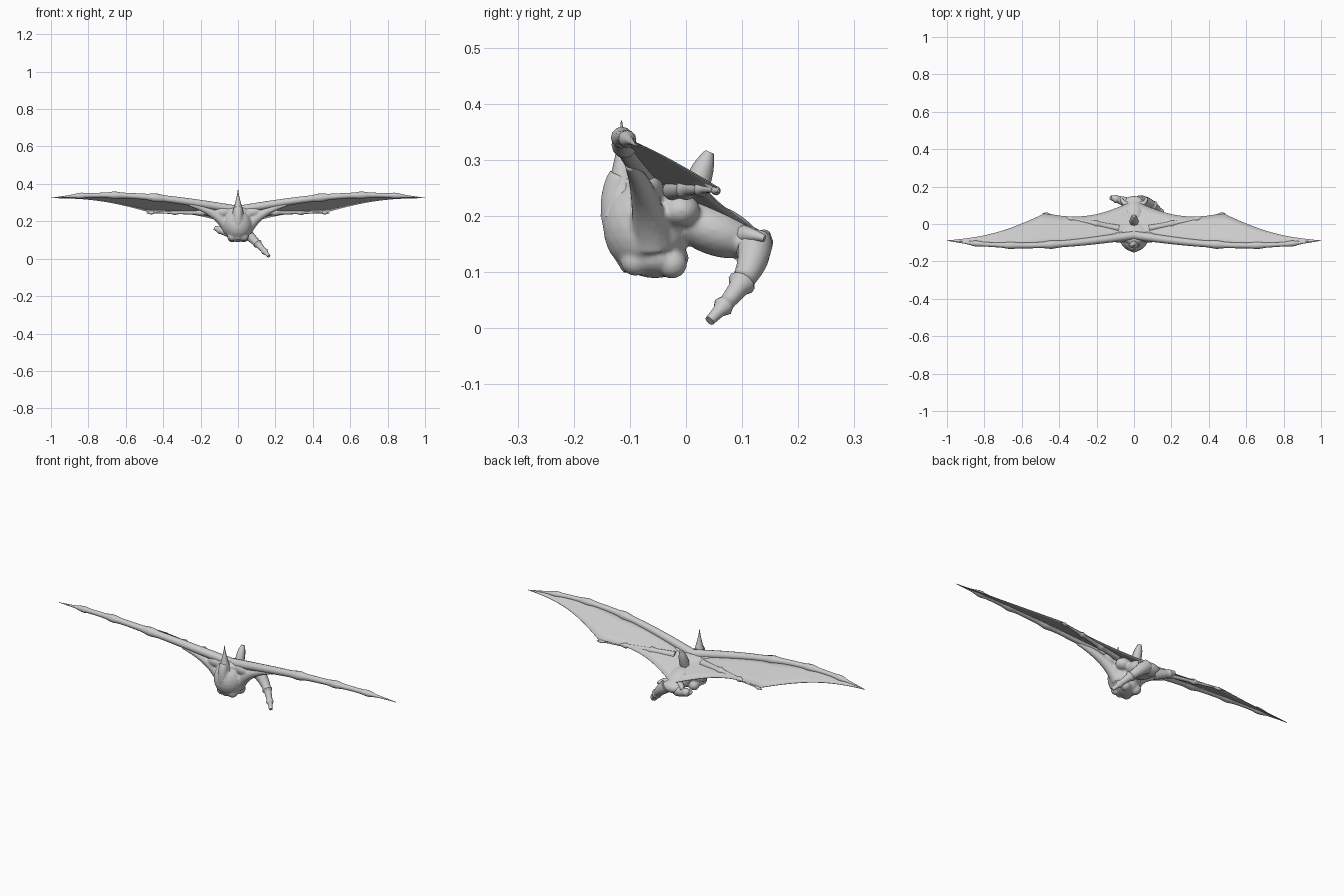
import bpy, bmesh
from math import sin, cos, pi, tau, exp, radians
from mathutils import Vector, Matrix

cube = bpy.data.objects.get("Cube")
if cube:
    bpy.data.objects.remove(cube)

grey = bpy.data.materials.new("stone grey")
grey.use_nodes = True
stone = (0.6, 0.6, 0.6, 1)
grey.diffuse_color = stone
bsdf = next(node for node in grey.node_tree.nodes if node.type == 'BSDF_PRINCIPLED')
bsdf.inputs["Base Color"].default_value = stone

SIDES = {"left": 1, "right": -1}


def finish(bm, name):
    """Turn the bmesh into a smooth-shaded object."""
    bmesh.ops.recalc_face_normals(bm, faces=bm.faces)
    mesh = bpy.data.meshes.new(name)
    bm.to_mesh(mesh)
    bm.free()
    mesh.materials.append(grey)
    part = bpy.data.objects.new(name, mesh)
    bpy.context.collection.objects.link(part)
    bpy.ops.object.select_all(action='DESELECT')
    part.select_set(True)
    bpy.context.view_layer.objects.active = part
    bpy.ops.object.shade_smooth_by_angle(angle=radians(50))
    return part


def bridge(bm, first, second, closed):
    """Join two rows of vertices with quads."""
    count = len(first)
    for k in range(count if closed else count - 1):
        j = (k + 1) % count
        bm.faces.new((first[k], first[j], second[j], second[k]))


def tube(bm, path, radius, steps=12, sides=12):
    """Capped tube along path(t) with a thickness of radius(t)."""
    rings = []
    for i in range(steps + 1):
        t = i / steps
        centre = path(t)
        along = (path(t + 0.01) - path(t - 0.01)).normalized()
        across = along.orthogonal() if abs(along.z) > 0.9 else along.cross(Vector((0, 0, 1)))
        across.normalize()
        up = along.cross(across)
        rings.append([bm.verts.new(centre + radius(t) * (across * cos(a) + up * sin(a)))
                      for a in (tau * k / sides for k in range(sides))])
    for first, second in zip(rings, rings[1:]):
        bridge(bm, first, second, True)
    bm.faces.new(rings[0])
    bm.faces.new(rings[-1])


def bend(start, middle, end):
    """Curve that leaves start towards middle and arrives at end."""
    a, b, c = Vector(start), Vector(middle), Vector(end)
    return lambda t: a.lerp(b, t).lerp(b.lerp(c, t), t)


def taper(thick, thin, joints=(), swell=0, width=0.03):
    """Radius that shrinks evenly and swells around each joint."""
    return lambda t: (thick + (thin - thick) * t
                      + sum(swell * exp(-((t - j) / width) ** 2) for j in joints))


def blob(bm, centre, size, tilt=0):
    matrix = (Matrix.Translation(centre) @ Matrix.Rotation(tilt, 4, 'X')
              @ Matrix.Diagonal(Vector(size).to_4d()))
    bmesh.ops.create_icosphere(bm, subdivisions=3, radius=1, matrix=matrix)


# Wing shape, as rules of the distance x from the middle
CLAW = 0.48
SLOPE = 0.47


def arm_point(x):
    return Vector((x, -0.06 - 0.055 * sin(2.6 * x), 0.26 + 0.08 * sin(2.2 * x)))


def wing_point(x, y):
    arm = arm_point(x)
    return Vector((x, y, arm.z - SLOPE * (y - arm.y)))


def trailing_y(x):
    """Two scallops that meet at the finger claw."""
    tip_y = arm_point(1).y
    if x < CLAW:
        t = x / CLAW
        return 0.125 + (0.055 - 0.125) * t - 0.045 * sin(pi * t)
    t = (x - CLAW) / (1 - CLAW)
    return 0.055 + (tip_y - 0.055) * t - 0.03 * sin(pi * t)


# Torso: muscle masses fused into one skin
bm = bmesh.new()
blob(bm, (0, -0.07, 0.18), (0.078, 0.078, 0.085))
blob(bm, (0, -0.055, 0.125), (0.06, 0.06, 0.036))
blob(bm, (0, 0.05, 0.175), (0.06, 0.085, 0.045), -0.35)
blob(bm, (0, 0.11, 0.15), (0.06, 0.04, 0.03))
blob(bm, (0, -0.05, 0.24), (0.08, 0.06, 0.03), -0.4)
tube(bm, bend((0, -0.09, 0.11), (0, -0.15, 0.2), (0, -0.115, 0.27)), taper(0.025, 0.025))
for s in SIDES.values():
    for y, z in ((-0.105, 0.19), (-0.09, 0.12), (-0.025, 0.115)):
        blob(bm, (s * 0.03, y, z), Vector((1, 1, 1)) * 0.027)
    blob(bm, (s * 0.08, -0.07, 0.25), (0.05, 0.03, 0.03))
    blob(bm, (s * 0.055, -0.01, 0.21), (0.04, 0.035, 0.03))
    # flank muscle running out under the wing arm
    tube(bm, bend((s * 0.04, -0.06, 0.15), (s * 0.1, -0.07, 0.25), (s * 0.26, -0.1, 0.29)),
         taper(0.038, 0.01))
torso = finish(bm, "torso")
fuse = torso.modifiers.new("fuse", 'REMESH')
fuse.mode = 'VOXEL'
fuse.voxel_size = 0.005
fuse.use_smooth_shade = True
soften = torso.modifiers.new("soften", 'SMOOTH')
soften.iterations = 3

# Neck spike, narrow and pointed
bm = bmesh.new()
tube(bm, bend((0, -0.11, 0.2), (0, -0.113, 0.29), (0, -0.115, 0.37)),
     lambda t: 0.001 + 0.042 * (1 - t) ** 1.3, sides=8)
finish(bm, "neck_spike")

# Back stub, leaning rearward with a rounded end
bm = bmesh.new()
tube(bm, bend((0, 0, 0.2), (0, 0.02, 0.26), (0, 0.042, 0.314)),
     lambda t: 0.008 + 0.016 * (1 - t ** 4), sides=8)
finish(bm, "back_stub")

for side, s in SIDES.items():
    mirror = Matrix.Diagonal((s, 1, 1))

    # membrane stretched between arm and scalloped trailing edge
    bm = bmesh.new()
    columns = []
    for i in range(51):
        x = i / 50
        front, rear = arm_point(x), wing_point(x, trailing_y(x))
        columns.append([bm.verts.new(mirror @ front.lerp(rear, k / 4)) for k in range(5)])
    for first, second in zip(columns, columns[1:]):
        bridge(bm, first, second, False)
    # the last column closes to a point at the tip
    bmesh.ops.remove_doubles(bm, verts=bm.verts, dist=0.0001)
    membrane = finish(bm, side + "_wing_membrane")
    skin = membrane.modifiers.new("thickness", 'SOLIDIFY')
    skin.thickness = 0.003
    skin.offset = 0

    # arm bone with swollen joints and a pointed tip
    bm = bmesh.new()
    bone = taper(0.022, 0.008, (0.44, 0.66, 0.85), 0.006)
    tube(bm, lambda t: mirror @ arm_point(t),
         lambda t: 0.001 + bone(t) * min(1, 6 * (1 - t)), steps=60)
    finish(bm, side + "_wing_arm")

    # finger bone under the membrane, ending in a claw
    bm = bmesh.new()

    def finger(t):
        x = 0.08 + 0.41 * t
        return mirror @ (wing_point(x, 0.2 * x - 0.04) - Vector((0, 0, 0.006)))

    tube(bm, finger, taper(0.018, 0.002, (0.3, 0.63, 0.94), 0.006), steps=40)
    finish(bm, side + "_wing_finger")

    # hip spur
    bm = bmesh.new()
    tube(bm, bend((s * 0.03, 0.1, 0.165), (s * 0.06, 0.11, 0.17), (s * 0.07, 0.14, 0.16)),
         taper(0.02, 0.006), sides=8)
    finish(bm, side + "_hip_spur")

# Left leg: bent, with cuff rings, reaching the ground
bm = bmesh.new()
tube(bm, bend((0.03, 0.12, 0.15), (0.09, 0.13, 0.1), (0.165, 0.042, 0.013)),
     taper(0.034, 0.009, (0.58, 0.85), 0.006), steps=40)
finish(bm, "left_leg")

# Right leg: short stump turned outward
bm = bmesh.new()
tube(bm, bend((-0.03, 0.11, 0.14), (-0.07, 0.13, 0.14), (-0.125, 0.14, 0.165)),
     taper(0.031, 0.012, (0.75,), 0.005, 0.08), steps=20)
finish(bm, "right_leg_stump")
